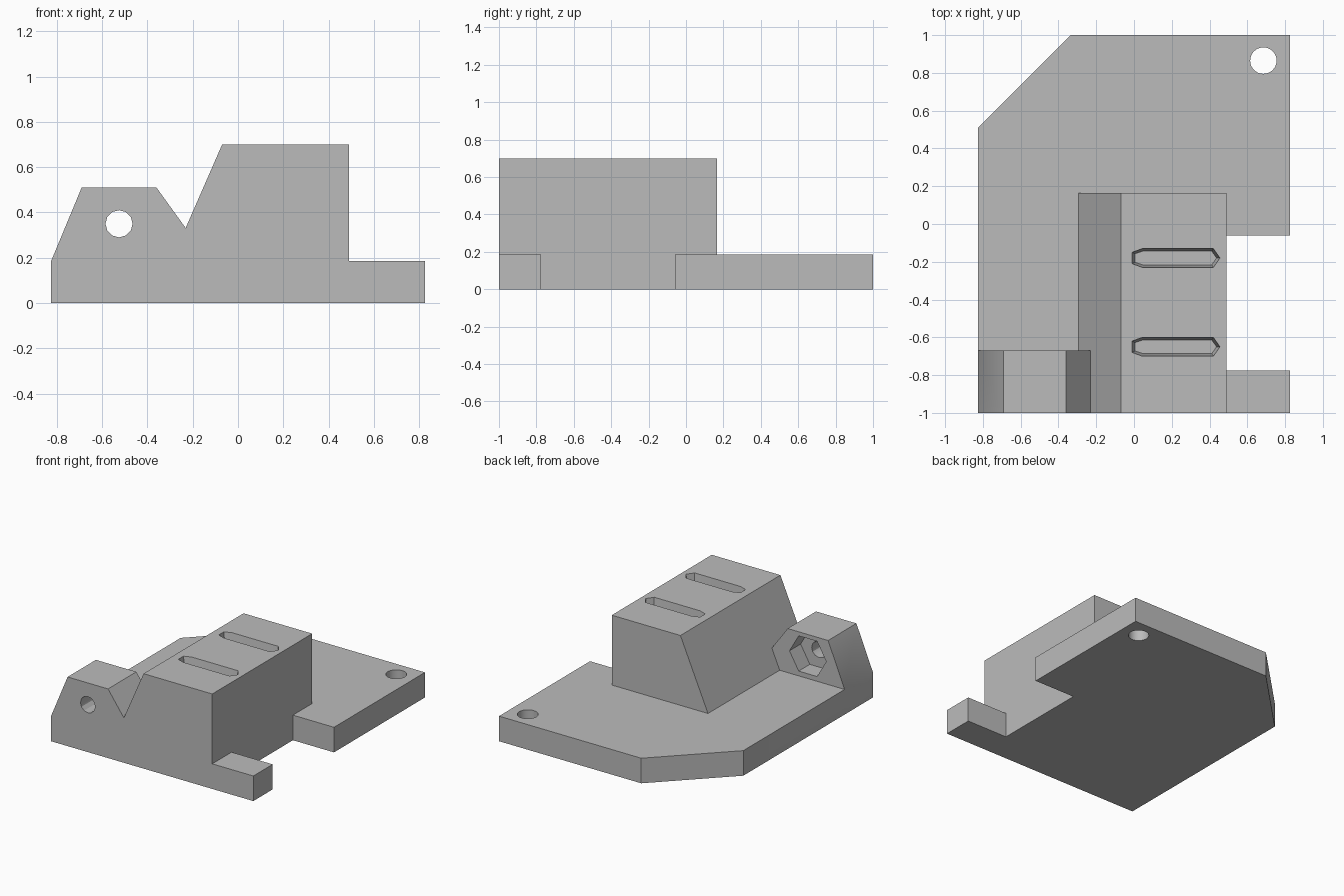
import bpy
import bmesh
from math import cos, sin, pi, radians

if "Cube" in bpy.data.objects:
    bpy.data.objects.remove(bpy.data.objects["Cube"], do_unlink=True)

grey = bpy.data.materials.new("plain grey")
grey.use_nodes = True
grey.diffuse_color = (0.5, 0.5, 0.5, 1)
grey.node_tree.nodes["Principled BSDF"].inputs["Base Color"].default_value = (0.5, 0.5, 0.5, 1)


def loft(name, rings):
    """Closed solid through a stack of matching rings of points."""
    bm = bmesh.new()
    loops = [[bm.verts.new(p) for p in ring] for ring in rings]
    n = len(loops[0])
    for a, b in zip(loops, loops[1:]):
        for i in range(n):
            j = (i + 1) % n
            bm.faces.new((a[i], a[j], b[j], b[i]))
    bm.faces.new(loops[0])
    bm.faces.new(loops[-1])
    bmesh.ops.recalc_face_normals(bm, faces=bm.faces)
    mesh = bpy.data.meshes.new(name)
    bm.to_mesh(mesh)
    bm.free()
    mesh.materials.append(grey)
    obj = bpy.data.objects.new(name, mesh)
    bpy.context.collection.objects.link(obj)
    return obj


def along_z(name, outline, z0, z1):
    return loft(name, [[(x, y, z) for x, y in outline] for z in (z0, z1)])


def along_y(name, outline, y0, y1):
    return loft(name, [[(x, y, z) for x, z in outline] for y in (y0, y1)])


def circle(cx, cy, r, n):
    return [(cx + r * cos(2 * pi * i / n), cy + r * sin(2 * pi * i / n)) for i in range(n)]


def combine(target, other, operation):
    mod = target.modifiers.new(operation.lower(), "BOOLEAN")
    mod.operation = operation
    mod.solver = "EXACT"
    mod.object = other
    bpy.context.view_layer.objects.active = target
    bpy.ops.object.modifier_apply(modifier=mod.name)
    bpy.data.objects.remove(other, do_unlink=True)


T = 0.185  # plate thickness
H = 0.70   # block height

# Base plate with a clipped corner and a side recess
bracket = along_z("mounting_bracket", [
    (-0.825, -1), (0.825, -1), (0.825, -0.775), (0.49, -0.775), (0.49, -0.06),
    (0.825, -0.06), (0.825, 1), (-0.335, 1), (-0.825, 0.51)], 0, T)

# Tall block with one sloping side
block = along_y("block", [(-0.295, 0), (0.49, 0), (0.49, H), (-0.07, H), (-0.295, T)],
                -1, 0.165)
combine(bracket, block, "UNION")

# Front lug, running into the sloping side of the block
lug = along_y("lug", [(-0.825, 0), (-0.1, 0), (-0.1, T), (-0.23, 0.33), (-0.36, 0.51),
                      (-0.69, 0.51), (-0.825, T)], -1, -0.67)
combine(bracket, lug, "UNION")

# Bolt hole through the lug, with a hexagonal nut pocket behind
combine(bracket, along_y("bolt_hole", circle(-0.525, 0.35, 0.06, 12), -1.1, -0.6), "DIFFERENCE")
combine(bracket, along_y("nut_pocket", circle(-0.525, 0.35, 0.15, 6), -0.8, -0.6), "DIFFERENCE")

# Screw hole in the plate corner
combine(bracket, along_z("screw_hole", circle(0.685, 0.865, 0.07, 32), -0.1, 0.3), "DIFFERENCE")

# Two tapered slots in the block top
mouth = [(-0.01, -0.03), (0.045, -0.05), (0.42, -0.05), (0.455, 0),
         (0.42, 0.05), (0.045, 0.05), (-0.01, 0.03)]
floor = [(0.005, -0.022), (0.047, -0.036), (0.412, -0.036), (0.437, 0),
         (0.412, 0.036), (0.047, 0.036), (0.005, 0.022)]
for cy in (-0.18, -0.65):
    slot = loft("slot", [[(x, y + cy, z) for x, y in ring]
                         for ring, z in ((floor, H - 0.12), (mouth, H), (mouth, H + 0.05))])
    combine(bracket, slot, "DIFFERENCE")

# Smooth the shallow bends, keep the rest crisp
bpy.ops.object.select_all(action="DESELECT")
bracket.select_set(True)
bpy.context.view_layer.objects.active = bracket
bpy.ops.object.shade_smooth_by_angle(angle=radians(30))
